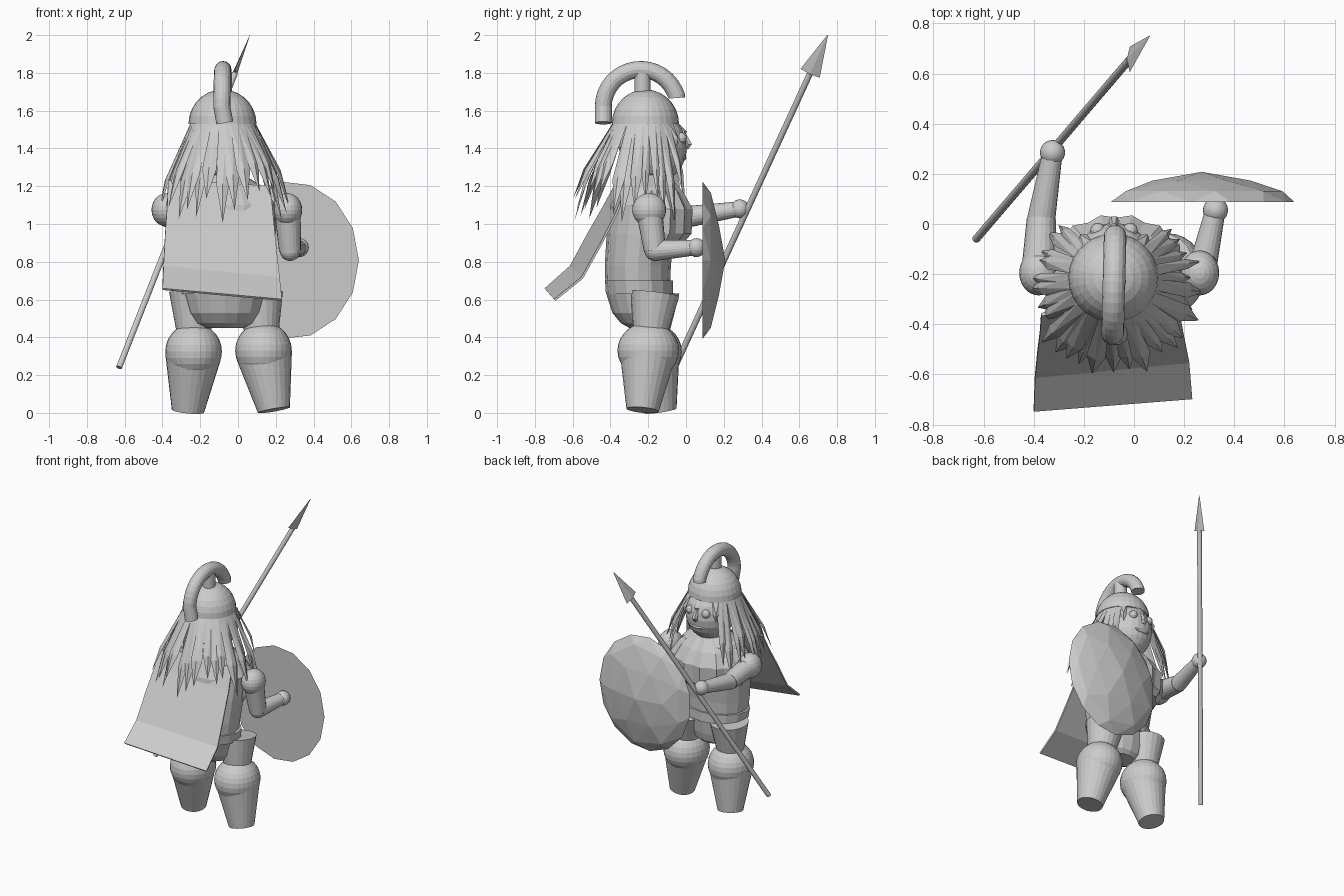
import bpy, bmesh, math, random
from mathutils import Vector, Matrix

if "Cube" in bpy.data.objects:
    bpy.data.objects.remove(bpy.data.objects["Cube"])

random.seed(4)
grey = bpy.data.materials.new("light_grey")
grey.diffuse_color = (0.6, 0.6, 0.6, 1)
grey.use_nodes = True
grey.node_tree.nodes["Principled BSDF"].inputs["Base Color"].default_value = grey.diffuse_color


def finish(name, bm):
    bmesh.ops.recalc_face_normals(bm, faces=bm.faces)
    me = bpy.data.meshes.new(name)
    bm.to_mesh(me)
    bm.free()
    me.materials.append(grey)
    ob = bpy.data.objects.new(name, me)
    bpy.context.collection.objects.link(ob)
    return ob


def skin(name, rings):
    """Bridge equal rings of points and cap both ends."""
    bm = bmesh.new()
    vs = [[bm.verts.new(p) for p in r] for r in rings]
    n = len(vs[0])
    for a, b in zip(vs, vs[1:]):
        for i in range(n):
            j = (i + 1) % n
            bm.faces.new((a[i], a[j], b[j], b[i]))
    bm.faces.new(vs[0])
    bm.faces.new(vs[-1])
    return finish(name, bm)


def tube(name, pts, radii, n=20, flat=1):
    """Round sweep along a path; flat squeezes it sideways."""
    pts = [Vector(p) for p in pts]
    rings = []
    for k, p in enumerate(pts):
        t = (pts[min(k + 1, len(pts) - 1)] - pts[max(k - 1, 0)]).normalized()
        u = Vector((1, 0, 0))
        u = (u - t * u.dot(t)).normalized()
        v = t.cross(u)
        rings.append([p + radii[k] * (u * flat * math.cos(a) + v * math.sin(a))
                      for a in (math.tau * i / n for i in range(n))])
    return skin(name, rings)


def loft(name, rows, n=24, pleat=0):
    """Stack of ellipses: z, centre y, radius x, radius y."""
    return skin(name, [[(-0.07 + rx * math.cos(a) * (1 + pleat * (i % 2)),
                         cy + ry * math.sin(a) * (1 + pleat * (i % 2)), z)
                        for i, a in ((i, math.tau * i / n) for i in range(n))]
                       for z, cy, rx, ry in rows])


def ball(name, c, r, n=24, cut=False):
    r = r if isinstance(r, tuple) else (r, r, r)
    bm = bmesh.new()
    bmesh.ops.create_uvsphere(bm, u_segments=n, v_segments=n // 2, radius=1)
    if cut:
        bmesh.ops.bisect_plane(bm, geom=bm.verts[:] + bm.edges[:] + bm.faces[:],
                               plane_co=(0, 0, 0), plane_no=(0, 0, 1), clear_inner=True)
        bmesh.ops.holes_fill(bm, edges=[e for e in bm.edges if e.is_boundary])
    bm.transform(Matrix.Translation(c) @ Matrix.Diagonal((*r, 1)))
    return finish(name, bm)


# Torso, pleated chest armour and belt
loft("torso", [(0.45, -0.22, 0.10, 0.08), (0.475, -0.23, 0.155, 0.115),
               (0.53, -0.245, 0.19, 0.145), (0.64, -0.255, 0.22, 0.17),
               (0.78, -0.255, 0.24, 0.175), (0.95, -0.24, 0.26, 0.18),
               (1.1, -0.22, 0.27, 0.18), (1.2, -0.2, 0.2, 0.15), (1.26, -0.19, 0.1, 0.1)], 16)
loft("chest_armour", [(0.91, -0.19, 0.25, 0.19), (0.95, -0.18, 0.27, 0.215),
                      (1.08, -0.175, 0.28, 0.215), (1.17, -0.18, 0.22, 0.17),
                      (1.25, -0.18, 0.11, 0.1)], 28, -0.07)
loft("belt", [(0.63, -0.245, 0.235, 0.175), (0.70, -0.25, 0.245, 0.18)], 16)

# Head and face, looking toward +y
ball("head", (-0.08, -0.175, 1.405), (0.165, 0.18, 0.19))
for s in (-1, 1):
    ball("eye", (-0.08 + s * 0.065, -0.025, 1.455), 0.03, 12)
tube("nose", [(-0.08, -0.01, 1.475), (-0.08, 0.012, 1.42), (-0.08, 0.0, 1.40)],
     [0.012, 0.022, 0.014], 6)
ball("mouth", (-0.08, -0.012, 1.35), (0.06, 0.014, 0.014), 12)

# Helmet dome, stem and crest
ball("helmet", (-0.082, -0.215, 1.53), (0.18, 0.178, 0.182), 28, True)
tube("crest_stem", [(-0.075, -0.23, 1.68), (-0.075, -0.23, 1.80)], [0.043, 0.043])
arc = [(-0.08 + 0.005 * math.cos(a), -0.24 + 0.198 * math.cos(a), 1.62 + 0.198 * math.sin(a))
       for a in (math.radians(180 - 154 * k / 15) for k in range(16))]
tube("helmet_crest", [(-0.07, -0.438, 1.535)] + arc
     + [(-0.075, -0.05, 1.68), (-0.075, -0.049, 1.667)], [0.045] * 19, 16)


def blade(bm, deg, reach, drop, w):
    """One pointed lock of hair from the helmet rim."""
    a = math.radians(deg)
    out = Vector((math.cos(a), math.sin(a), 0))
    side = Vector((-out.y, out.x, 0))
    centre = Vector((-0.08, -0.215, 1.545))
    root = centre + out * 0.165
    tip = centre + out * reach - Vector((0, 0, drop))
    mid = root.lerp(tip, 0.62) + out * 0.015
    r1, r2, m1, m2, mo, t = (bm.verts.new(p) for p in (
        root - side * 0.022, root + side * 0.022, mid - side * w, mid + side * w,
        mid + out * 0.015, tip))
    for f in ((r1, r2, mo), (r1, mo, m1), (r2, m2, mo), (m1, mo, t), (mo, m2, t),
              (r1, m1, m2, r2), (m1, t, m2)):
        bm.faces.new(f)


# Hair: long locks at sides and back, short fringe in front
bm = bmesh.new()
for k in range(27):
    deg = -90 - 132 + 264 * k / 26 + random.uniform(-3, 3)
    back = max(0, -math.sin(math.radians(deg)))
    blade(bm, deg, 0.32 + 0.06 * back + random.uniform(-0.02, 0.035),
          random.uniform(0.36, 0.54), random.uniform(0.028, 0.042) * (0.7 + 0.4 * back))
for deg in (52, 90, 128):
    blade(bm, deg, 0.205, 0.09 if deg == 90 else 0.15, 0.02)
finish("hair", bm)

# Cape: a thin folded sheet, slightly rolled to one side
left = [(-0.37, -0.36, 1.23), (-0.375, -0.43, 1.10), (-0.385, -0.51, 0.96),
        (-0.395, -0.61, 0.775), (-0.40, -0.745, 0.655)]
right = [(0.17, -0.31, 1.20), (0.185, -0.37, 1.05), (0.20, -0.45, 0.895),
         (0.22, -0.55, 0.715), (0.232, -0.695, 0.598)]
bm = bmesh.new()
rows = [(bm.verts.new(a), bm.verts.new(b)) for a, b in zip(left, right)]
for (a, b), (c, d) in zip(rows, rows[1:]):
    bm.faces.new((a, b, d, c))
cape = finish("cape", bm)
mod = cape.modifiers.new("thickness", "SOLIDIFY")
mod.thickness = 0.012
mod.offset = 0

# Arms: shoulder, elbow, hand
for side, sh, el, ha in (("shield", (0.262, -0.195, 1.075), (0.275, -0.165, 0.86), (0.325, 0.055, 0.875)),
                         ("spear", (-0.38, -0.195, 1.075), (-0.37, 0.02, 1.04), (-0.325, 0.285, 1.08))):
    ball(side + "_shoulder", sh, (0.078, 0.09, 0.088))
    tube(side + "_upper_arm", [sh, el], [0.07, 0.058])
    ball(side + "_elbow", el, 0.055)
    tube(side + "_forearm", [el, ha], [0.056, 0.04])
    ball(side + "_hand", ha, 0.05)

# Legs: flared thigh, round knee, tapered shin
for hip, knee, foot in (((-0.235, -0.165, 0.64), (-0.235, -0.185, 0.325), (-0.265, -0.135, 0.01)),
                        ((0.108, -0.165, 0.63), (0.135, -0.2, 0.33), (0.19, -0.23, 0.015))):
    h, k, f = Vector(hip), Vector(knee), Vector(foot)
    tube("thigh", [h, h.lerp(k, 0.65)], [0.13, 0.092])
    ball("knee", k, (0.15, 0.163, 0.15), 28)
    tube("shin", [k.lerp(f, 0.1), f], [0.147, 0.086], 24)

# Spear shaft and flat blade
tail, tip = Vector((-0.63, -0.06, 0.24)), Vector((0.063, 0.75, 2.0))
neck = tail.lerp(tip, 0.885)
tube("spear_shaft", [tail, neck], [0.016, 0.016], 12)
tube("spear_blade", [neck, tip], [0.056, 0.002], 4, 0.22)

# Shield: coarse faceted dome toward +y with a flat back
bm = bmesh.new()
for count, r, h in ((1, 0, 0.12), (6, 0.53, 0.085), (9, 0.87, 0.043), (15, 1, 0)):
    for i in range(count):
        a = math.tau * i / count
        bm.verts.new((0.27 + 0.37 * r * math.cos(a), 0.088 + h, 0.808 + 0.418 * r * math.sin(a)))
bmesh.ops.convex_hull(bm, input=bm.verts[:])
finish("shield", bm)
